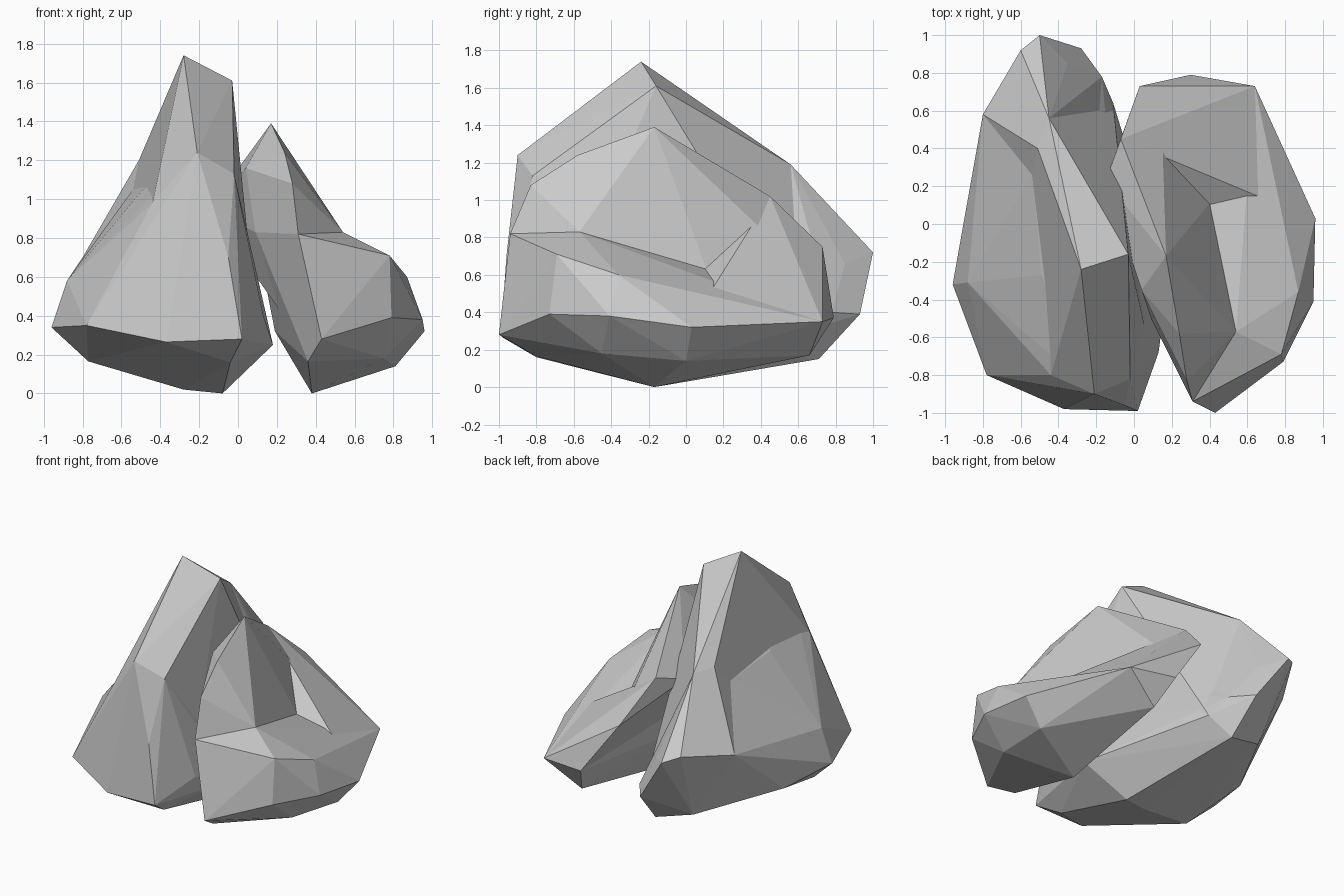
import bpy, bmesh
from math import radians

if "Cube" in bpy.data.objects:
    bpy.data.objects.remove(bpy.data.objects["Cube"])


def hull(name, points):
    """Faceted stone chunk: convex hull of a few corner points."""
    bm = bmesh.new()
    for p in points:
        bm.verts.new(p)
    res = bmesh.ops.convex_hull(bm, input=bm.verts)
    junk = {g for g in res["geom_interior"] + res["geom_unused"]
            if isinstance(g, bmesh.types.BMVert)}
    bmesh.ops.delete(bm, geom=list(junk), context='VERTS')
    bmesh.ops.dissolve_limit(bm, angle_limit=radians(3), verts=bm.verts, edges=bm.edges)
    bmesh.ops.recalc_face_normals(bm, faces=bm.faces)
    mesh = bpy.data.meshes.new(name)
    bm.to_mesh(mesh)
    bm.free()
    ob = bpy.data.objects.new(name, mesh)
    bpy.context.collection.objects.link(ob)
    return ob


def rock(name, base, *chunks):
    """Fuse overlapping chunks into one rock with creases between them."""
    body = hull(name, base)
    for chunk in chunks:
        extra = hull(name + "_chunk", chunk)
        mod = body.modifiers.new("fuse", 'BOOLEAN')
        mod.operation = 'UNION'
        mod.solver = 'EXACT'
        mod.object = extra
        bpy.context.view_layer.objects.active = body
        bpy.ops.object.modifier_apply(modifier=mod.name)
        bpy.data.objects.remove(extra)
    return body


# Tall left rock: broad base, steep fin and the fin's tail
front = [(-.21, -.90, 1.24), (-.02, -.82, 1.13), (-.44, -.80, .98), (-.49, -.27, 1.05)]
wall = [(-.54, .26, 1.05), (.07, -.60, .60), (-.11, .64, .30)]
fin_end = [(-.51, .40, 1.20), (-.45, .56, 1.19)]
tail = [(-.60, .92, .76), (-.50, 1.0, .72), (-.80, .58, .70),
        (-.35, .85, .66), (-.28, .93, .39), (-.17, .78, .40)]
rock("left_rock",
     front + wall + tail +
     [(-.88, -.31, .58), (-.96, -.32, .34), (-.85, .08, .28), (-.64, -.78, .60),
      (-.78, -.80, .35), (-.37, -.98, .265), (.02, -.99, .28), (-.05, -.96, .70),
      (-.52, .66, .22), (-.25, .71, .15), (.13, -.68, .40), (.18, -.30, .25),
      (-.04, -.80, .16), (-.77, -.38, .165), (-.28, -.22, .02), (-.08, -.17, 0)],
     front + wall + fin_end + [(-.28, -.24, 1.74), (-.03, -.16, 1.61)],
     wall + fin_end + tail)

# Lower right rock: base, peak and back shoulder
crease = [(.54, -.57, .83), (.50, -.35, .73), (.31, -.94, .82), (.09, -.50, .83)]
core = [(.40, .11, .63), (.22, -.50, .42)]
ridge = [(-.15, .23, .95), (-.07, .45, 1.02), (.15, .45, .80)]
rim = [(.77, .10, .46), (.64, .73, .35), (.30, .79, .37)]
rock("right_rock",
     crease + core + rim +
     [(.78, -.69, .71), (.87, -.36, .60), (.43, -1.0, .28), (.79, -.73, .39),
      (.95, -.41, .38), (.96, .03, .32), (.36, -.80, .165), (.81, 0, .14),
      (.75, -.45, .18), (.38, .66, .17), (.38, -.17, 0), (.19, -.20, .32)],
     crease + core + ridge +
     [(.17, -.17, 1.39), (.24, -.58, 1.24), (.28, -.83, 1.08), (.04, -.35, 1.16),
      (.03, -.13, 1.16)],
     core + ridge + rim + [(.33, .65, .57), (.03, .73, .75)])
